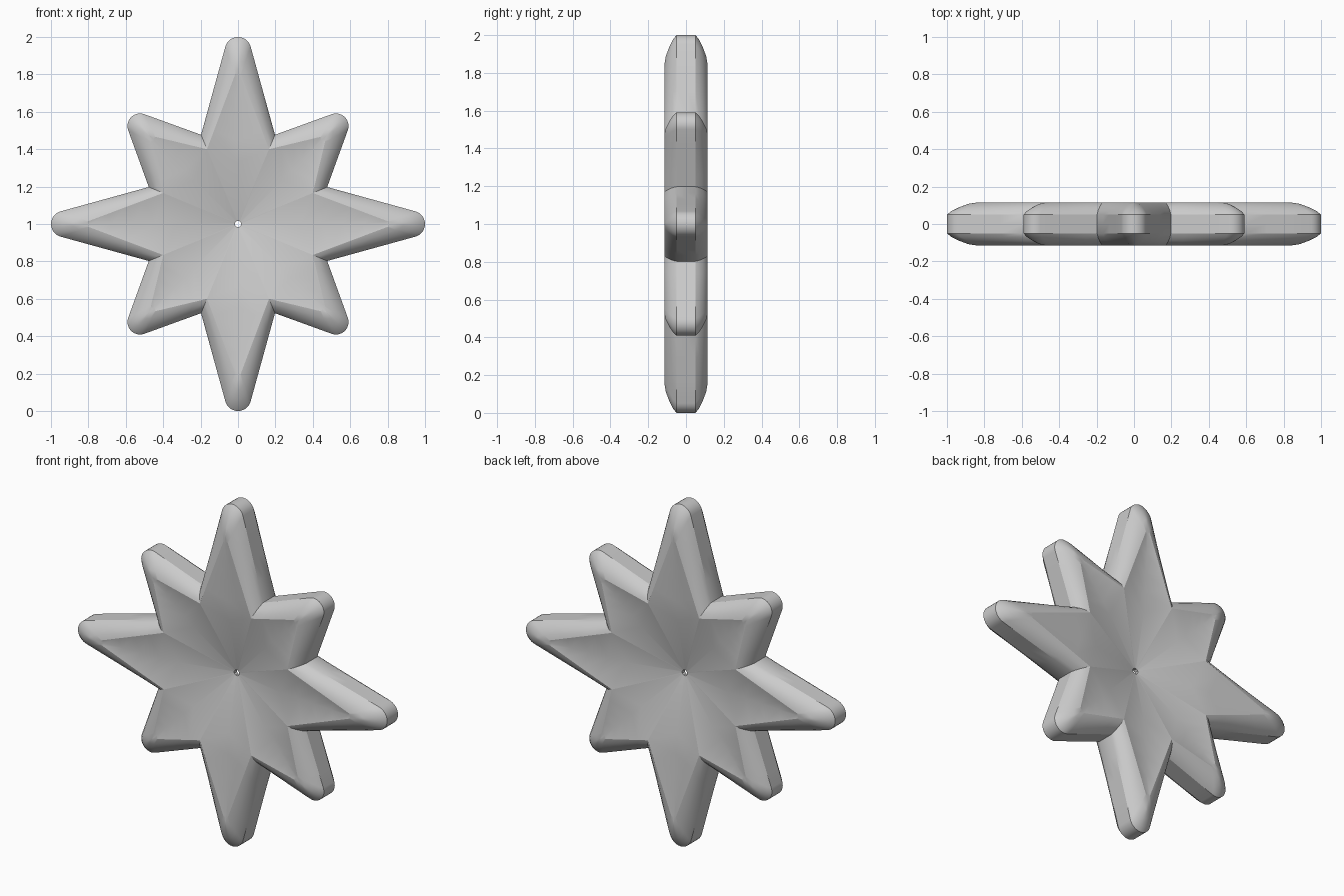
import bpy, bmesh, math
from mathutils import Vector, Matrix

if "Cube" in bpy.data.objects:
    bpy.data.objects.remove(bpy.data.objects["Cube"])

grey = bpy.data.materials.new("light_grey")
grey.diffuse_color = (0.6, 0.6, 0.6, 1)
grey.use_nodes = True
grey.node_tree.nodes["Principled BSDF"].inputs["Base Color"].default_value = grey.diffuse_color

TAN = math.tan(math.radians(22.5))
THICK, SIDE = 0.115, 0.05          # half thickness at the rim, half height of the flat flank
CORNER = 0.477                     # where neighbouring rays meet at the outline
RIM0 = 0.40                        # where the rim starts on the seam
# rounded edge profile: (fraction outward, fraction of drop)
EDGE = [(0, 0), (0.3, 0.12), (0.6, 0.4), (0.85, 0.7), (1, 1)]


def half_outline(tip, radius):
    """Points from the corner to the rounded tip, on the +v side."""
    corner = Vector((CORNER, CORNER * TAN))
    centre = Vector((tip - radius, 0))
    d = centre - corner
    start = math.atan2(d.y, d.x) + math.asin(radius / d.length) + math.pi / 2
    arc = [centre + radius * Vector((math.cos(start * (1 - i / 6)), math.sin(start * (1 - i / 6))))
           for i in range(7)]
    line = [corner.lerp(arc[0], i / 4) for i in range(4)]
    return line + arc


def make_ray(name, tip, radius, rim_tip, angle):
    bm = bmesh.new()
    outline = half_outline(tip, radius)
    rim0, rim1 = Vector((RIM0, RIM0 * TAN)), Vector((rim_tip, 0))
    hollow = Vector((0.33, 0, 0.08))
    rows = []
    for p in outline:
        t = min(1, max(0, (p.x - CORNER) / (tip - CORNER)))
        r = rim0.lerp(rim1, t)
        row = [hollow.lerp(Vector((rim_tip, 0, THICK)), t)]
        for s, drop in EDGE:
            q = r.lerp(p, s)
            row.append(Vector((q.x, q.y, THICK - (THICK - SIDE) * drop)))
        row.append(Vector((p.x, p.y, 0)))
        rows.append(row)
    # dished inner facet running down to the small centre hole
    h = 0.016
    inner = [Vector((h, 0, 0.012)), Vector((h, h * TAN, 0.012))]
    polys = [[inner[0], inner[1], rows[0][1], rows[0][0]],
             [inner[0], Vector((h, 0, 0)), Vector((h, h * TAN, 0)), inner[1]]]
    for a, b in zip(rows, rows[1:]):
        for i in range(len(a) - 1):
            polys.append([a[i], a[i + 1], b[i + 1], b[i]])
    # mirror across the ray axis and from front to back
    for sv in (1, -1):
        for sw in (1, -1):
            for poly in polys:
                vs = [bm.verts.new((q.x, -sw * q.z, sv * q.y)) for q in poly]
                bm.faces.new(vs if sv * sw > 0 else vs[::-1])
    bmesh.ops.remove_doubles(bm, verts=bm.verts, dist=0.0005)
    bmesh.ops.recalc_face_normals(bm, faces=bm.faces)
    # the tip must face outward
    far = max(bm.faces, key=lambda f: f.calc_center_median().x)
    if far.normal.x < 0:
        bmesh.ops.reverse_faces(bm, faces=bm.faces)
    bm.transform(Matrix.Translation((0, 0, 1)) @ Matrix.Rotation(-angle, 4, 'Y'))
    me = bpy.data.meshes.new(name)
    bm.to_mesh(me)
    bm.free()
    me.materials.append(grey)
    ob = bpy.data.objects.new(name, me)
    bpy.context.collection.objects.link(ob)
    bpy.ops.object.select_all(action='DESELECT')
    ob.select_set(True)
    bpy.context.view_layer.objects.active = ob
    bpy.ops.object.shade_smooth_by_angle(angle=math.radians(25))


# four long rays and four short diagonal rays
for k in range(4):
    make_ray(f"long_ray_{k + 1}", 1.0, 0.07, 0.84, k * math.pi / 2)
    make_ray(f"short_ray_{k + 1}", 0.808, 0.067, 0.67, (k + 0.5) * math.pi / 2)
